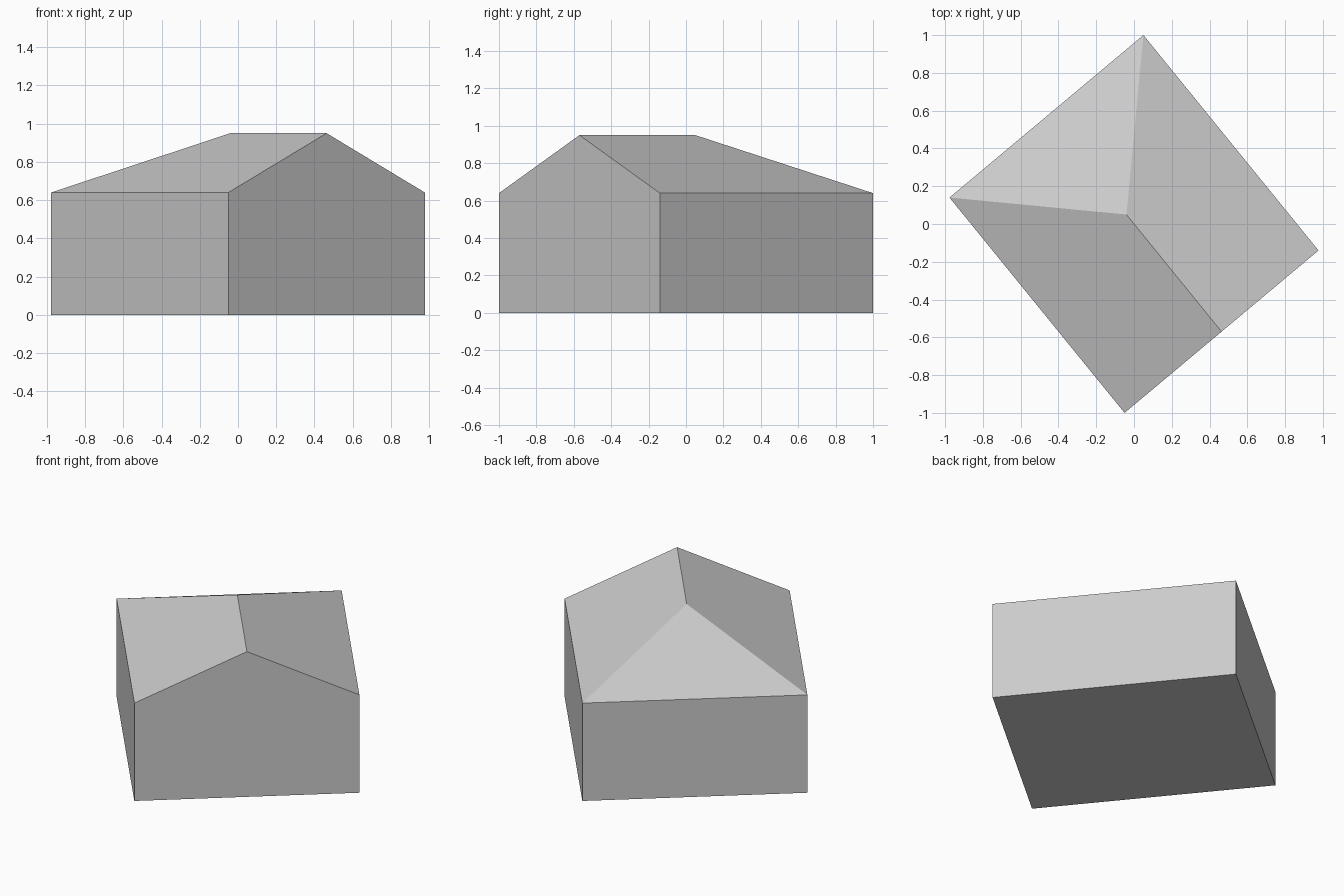
import bpy
import bmesh
from mathutils import Vector

cube = bpy.data.objects.get("Cube")
if cube:
    bpy.data.objects.remove(cube, do_unlink=True)

EAVE, RIDGE = 0.64, 0.95

grey = bpy.data.materials.new("light_grey")
grey.use_nodes = True
colour = (0.6, 0.6, 0.6, 1)
grey.diffuse_color = colour
grey.node_tree.nodes["Principled BSDF"].inputs["Base Color"].default_value = colour


def make_part(name, polygons):
    """Join flat polygons, given as corner lists, into one object."""
    bm = bmesh.new()
    for polygon in polygons:
        bm.faces.new([bm.verts.new(p) for p in polygon])
    bmesh.ops.remove_doubles(bm, verts=bm.verts, dist=0.0001)
    mesh = bpy.data.meshes.new(name)
    bm.to_mesh(mesh)
    bm.free()
    mesh.materials.append(grey)
    obj = bpy.data.objects.new(name, mesh)
    bpy.context.collection.objects.link(obj)


# Footprint: a turned rectangle, symmetric about the centre
front, right = Vector((-0.05, -1, 0)), Vector((0.977, -0.14, 0))
base = [front, right, -front, -right]
eaves = [p + Vector((0, 0, EAVE)) for p in base]
gable_top = (front + right) / 2 + Vector((0, 0, RIDGE))
hip_top = Vector((-0.04, 0.05, RIDGE))

# Walls and floor, with the first wall rising into the gable
walls = [list(reversed(base))]
for i in range(4):
    j = (i + 1) % 4
    peak = [gable_top] if i == 0 else []
    walls.append([base[i], base[j], eaves[j]] + peak + [eaves[i]])
make_part("walls", walls)

# Roof: two long slopes and a hipped end
make_part("roof", [
    [eaves[1], eaves[2], hip_top, gable_top],
    [eaves[2], eaves[3], hip_top],
    [eaves[3], eaves[0], gable_top, hip_top],
])
